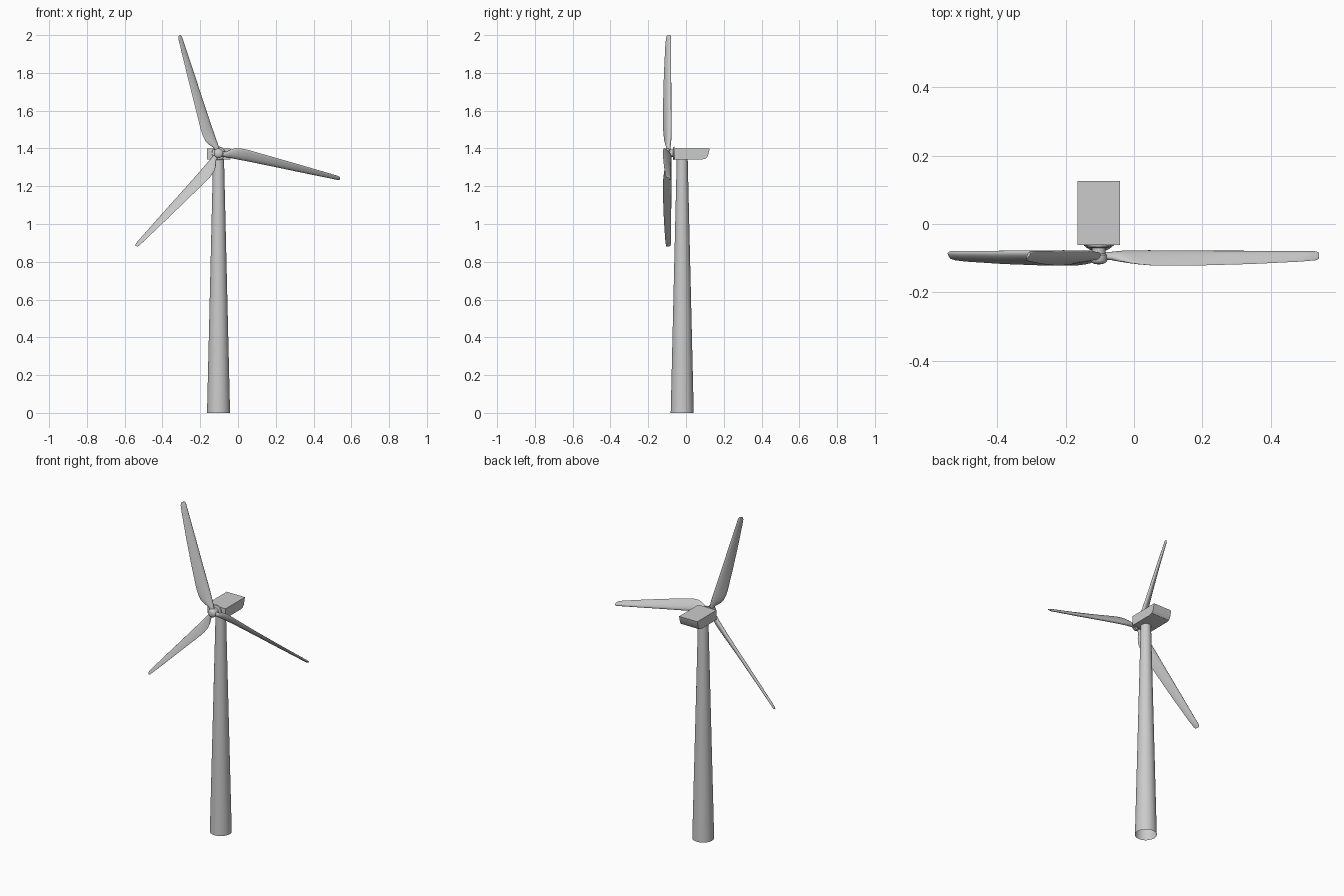
import bpy, bmesh, math
from mathutils import Vector

if "Cube" in bpy.data.objects:
    bpy.data.objects.remove(bpy.data.objects["Cube"], do_unlink=True)

HUB_X, HUB_Z = -0.103, 1.374
TOWER_Y = -0.02

grey = bpy.data.materials.new("light grey")
grey.use_nodes = True
colour = (0.6, 0.6, 0.6, 1)
grey.diffuse_color = colour
grey.node_tree.nodes["Principled BSDF"].inputs["Base Color"].default_value = colour


def loft(name, rings, cap_start=True, cap_end=True, angle=40):
    """Skin a list of equal-length point rings into one object."""
    bm = bmesh.new()
    loops = [[bm.verts.new(p) for p in ring] for ring in rings]
    count = len(loops[0])
    for a, b in zip(loops, loops[1:]):
        for i in range(count):
            j = (i + 1) % count
            bm.faces.new((a[i], a[j], b[j], b[i]))
    if cap_start:
        bm.faces.new(loops[0])
    if cap_end:
        bm.faces.new(loops[-1])
    bmesh.ops.recalc_face_normals(bm, faces=bm.faces)
    mesh = bpy.data.meshes.new(name)
    bm.to_mesh(mesh)
    bm.free()
    mesh.materials.append(grey)
    obj = bpy.data.objects.new(name, mesh)
    bpy.context.collection.objects.link(obj)
    bpy.ops.object.select_all(action='DESELECT')
    obj.select_set(True)
    bpy.context.view_layer.objects.active = obj
    bpy.ops.object.shade_smooth_by_angle(angle=math.radians(angle))
    return obj


def circle(radius, sides):
    steps = [2 * math.pi * i / sides for i in range(sides)]
    return [(radius * math.cos(a), radius * math.sin(a)) for a in steps]


# Tapered tower, open at the foot
loft("tower", [[(HUB_X + u, TOWER_Y + v, z) for u, v in circle(r, 32)]
               for r, z in ((0.061, 0), (0.029, 1.345))], cap_start=False)

# Nacelle: side profile with a rounded lower rear, extruded across x
side = [(-0.062, 1.342), (0.088, 1.342), (0.105, 1.347), (0.116, 1.36),
        (0.126, 1.401), (-0.062, 1.401)]
loft("nacelle", [[(HUB_X + s * 0.062, y, z) for y, z in side] for s in (-1, 1)], angle=30)

# Hub: flange, neck and rounded nose turned about the rotor axis
turned = [(0.036, -0.06), (0.034, -0.067), (0.02, -0.07), (0.02, -0.086), (0.025, -0.091),
          (0.025, -0.106), (0.021, -0.113), (0.012, -0.117), (0.003, -0.118)]
loft("hub", [[(HUB_X + u, y, HUB_Z + v) for u, v in circle(r, 24)] for r, y in turned])

# Blade stations: radius, leading edge (across, y), trailing edge (across, y), thickness
stations = [
    (0.012, -0.011, -0.088, 0.011, -0.099, 0.022),
    (0.038, -0.011, -0.087, 0.016, -0.101, 0.023),
    (0.06, -0.011, -0.084, 0.034, -0.108, 0.024),
    (0.085, -0.010, -0.082, 0.046, -0.114, 0.023),
    (0.115, -0.010, -0.081, 0.050, -0.118, 0.022),
    (0.15, -0.009, -0.080, 0.050, -0.121, 0.021),
    (0.30, -0.008, -0.080, 0.039, -0.121, 0.018),
    (0.45, -0.008, -0.080, 0.028, -0.117, 0.016),
    (0.60, -0.007, -0.080, 0.016, -0.110, 0.013),
    (0.645, -0.007, -0.080, 0.012, -0.106, 0.012),
    (0.657, -0.004, -0.083, 0.007, -0.102, 0.007),
]


def blade_ring(station, along, across):
    """Airfoil section: round leading edge, narrowing to the trailing edge."""
    r, n0, y0, n1, y1, thick = station
    chord = Vector((n1 - n0, y1 - y0))
    normal = Vector((-chord.y, chord.x)).normalized()
    taper = 0.5 * min(1, max(0, (r - 0.03) / 0.06))
    ring = []
    for u, v in circle(1, 16):
        t = (1 + u) / 2
        p = Vector((n0, y0)) + chord * t + normal * (v * thick / 2 * (1 - taper * u))
        q = Vector((HUB_X, 0, HUB_Z)) + along * r + across * p.x
        ring.append((q.x, p.y, q.z))
    return ring


# Three pitched blades
for index, degrees in enumerate((108.2, 228.2, 348.2)):
    a = math.radians(degrees)
    along = Vector((math.cos(a), 0, math.sin(a)))
    across = Vector((-math.sin(a), 0, math.cos(a)))
    loft(f"blade_{index + 1}", [blade_ring(s, along, across) for s in stations], angle=60)
